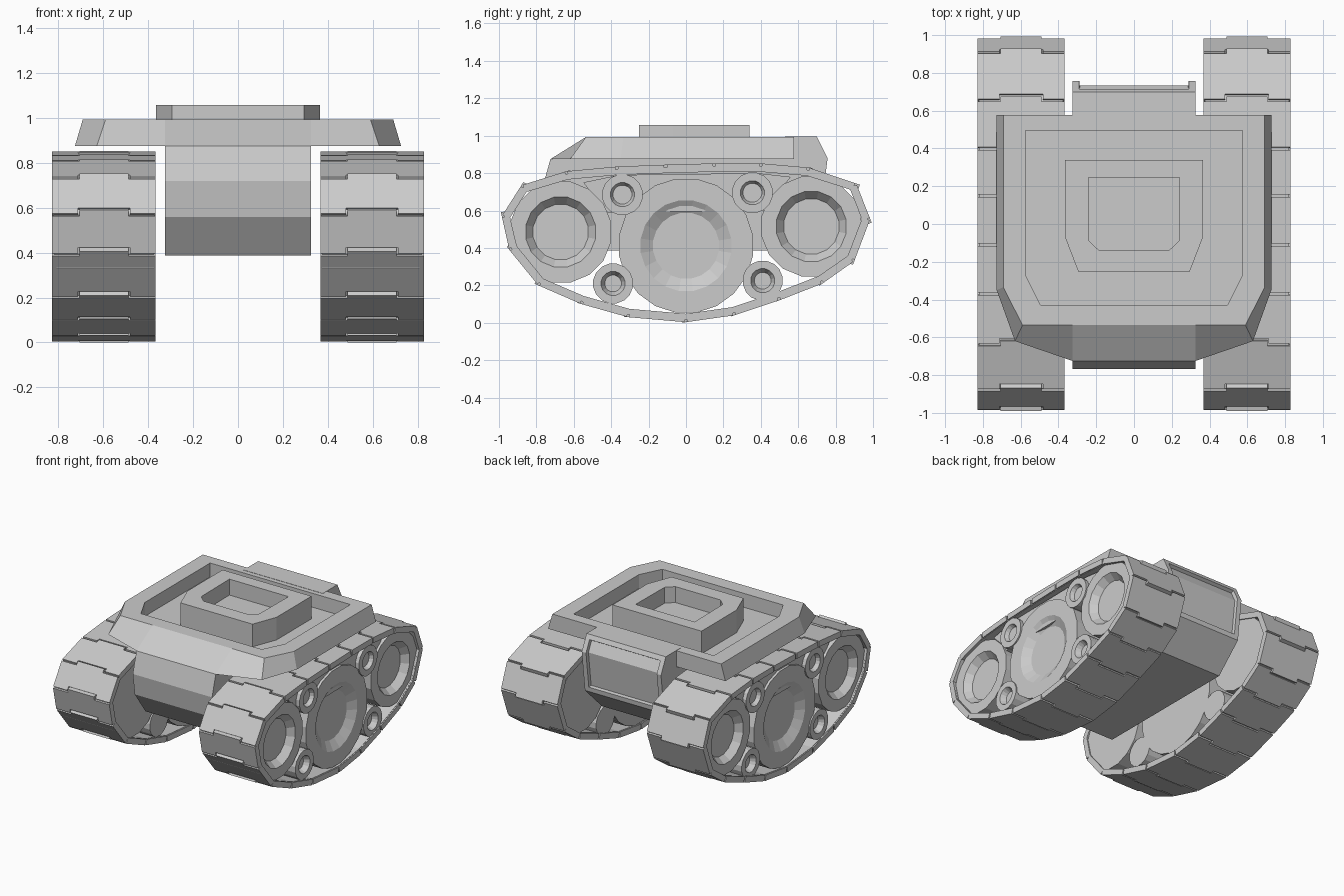
import bpy
import bmesh
from math import sin, cos, pi
from mathutils import Vector

cube = bpy.data.objects.get("Cube")
if cube:
    bpy.data.objects.remove(cube, do_unlink=True)

grey = bpy.data.materials.new("plain_grey")
grey.use_nodes = True
grey.diffuse_color = (0.6, 0.6, 0.6, 1)
grey.node_tree.nodes["Principled BSDF"].inputs["Base Color"].default_value = (0.6, 0.6, 0.6, 1)


def finish(name, bm):
    bmesh.ops.recalc_face_normals(bm, faces=bm.faces[:])
    mesh = bpy.data.meshes.new(name)
    bm.to_mesh(mesh)
    bm.free()
    mesh.materials.append(grey)
    obj = bpy.data.objects.new(name, mesh)
    bpy.context.collection.objects.link(obj)
    return obj


def loft(bm, rings, closed=False):
    """Bridge rings of points; cap the ends unless the rings form a loop."""
    loops = [[bm.verts.new(p) for p in ring] for ring in rings]
    pairs = list(zip(loops, loops[1:]))
    if closed:
        pairs.append((loops[-1], loops[0]))
    else:
        bm.faces.new(loops[0])
        bm.faces.new(loops[-1])
    for a, b in pairs:
        for i in range(len(a)):
            j = (i + 1) % len(a)
            bm.faces.new((a[i], a[j], b[j], b[i]))


def plan(half, z):
    """Mirror a half outline in plan across x = 0."""
    return [(x, y, z) for x, y in half] + [(-x, y, z) for x, y in reversed(half)]


def circle(x, y, z, r, sides):
    return [(x, y + r * cos(2 * pi * (i + .5) / sides),
             z + r * sin(2 * pi * (i + .5) / sides)) for i in range(sides)]


# Central hull with bent rear panel
profile = [(-.725, .875), (.53, .875), (.53, .995), (.70, .995), (.757, .88),
           (.72, .58), (.52, .387), (-.62, .387), (-.745, .56), (-.768, .72)]
bm = bmesh.new()
loft(bm, [[(x, y, z) for y, z in profile] for x in (-.325, .325)])
bmesh.ops.recalc_face_normals(bm, faces=bm.faces[:])
panel = [f for f in bm.faces if f.normal.y > .5 and f.calc_center_median().z > .6
         and f.calc_center_median().y > .6]
bmesh.ops.inset_region(bm, faces=panel, thickness=.035, use_even_offset=True)
bmesh.ops.inset_region(bm, faces=panel, thickness=.003, depth=-.025)
finish("hull", bm)

# Sloped upper deck with a sunken floor
deck_base = [(.727, .577), (.727, -.35), (.63, -.62), (.325, -.725)]
deck_top = [(.692, .577), (.692, -.335), (.59, -.535), (.325, -.535)]
deck_well = [(.575, .495), (.575, -.27), (.495, -.43), (.3, -.43)]
bm = bmesh.new()
loft(bm, [plan(deck_base, .875), plan(deck_top, .993),
          plan(deck_well, .993), plan(deck_well, .89)])
finish("upper_deck", bm)

# Raised mounting ring
ring_out = [(.365, .34), (.365, -.07), (.295, -.252)]
ring_in = [(.242, .245), (.238, -.09), (.185, -.14)]
bm = bmesh.new()
loft(bm, [plan(ring_out, .885), plan(ring_out, 1.058),
          plan(ring_in, 1.058), plan(ring_in, .94)])
finish("mounting_ring", bm)

# Track joints, front top to rear and back underneath
joints = [Vector(p) for p in (
    (-.88, .735), (-.64, .81), (-.37, .835), (-.11, .845), (.15, .852),
    (.40, .852), (.655, .83), (.91, .745), (.985, .555), (.9, .33),
    (.73, .21), (.5, .12), (.26, .04), (0, .003), (-.31, .03),
    (-.56, .1), (-.79, .2), (-.945, .39), (-.985, .57))]
N = len(joints)
X_IN, X_OUT = .367, .828


def outward(i):
    d = (joints[(i + 1) % N] - joints[i]).normalized()
    return Vector((-d.y, d.x))


def track_belt(side):
    rings = []
    for i, p in enumerate(joints):
        n = (outward(i) + outward(i - 1)).normalized()
        hi, lo = p - n * .014, p - n * .045
        a, b = side * (X_IN + .008), side * (X_OUT - .008)
        rings.append([(a, *hi), (b, *hi), (b, *lo), (a, *lo)])
    bm = bmesh.new()
    loft(bm, rings, closed=True)
    return bm


def track_links(side):
    bm = bmesh.new()
    gap, tab = .007, .028
    xs = (X_IN, X_IN + .115, X_OUT - .115, X_OUT)
    for i in range(N):
        a, b = joints[i], joints[(i + 1) % N]
        length = (b - a).length
        d, n = (b - a) / length, outward(i)
        tail, head = gap, length - gap
        # Stepped outline: the middle tongue reaches into the next link
        outline = [(xs[0], tail), (xs[1], tail), (xs[1], tail + tab),
                   (xs[2], tail + tab), (xs[2], tail), (xs[3], tail),
                   (xs[3], head), (xs[2] - gap, head), (xs[2] - gap, head + tab),
                   (xs[1] + gap, head + tab), (xs[1] + gap, head), (xs[0], head)]
        loft(bm, [[(side * x, *(a + d * u - n * t)) for x, u in outline]
                  for t in (0, .042)])
    return bm


# Wheels: y, z, radius, recess radius, dish radius, dish depth, sides
wheels = {
    "front_wheel": (-.67, .485, .275, .19, .15, .05, 16),
    "rear_wheel": (.67, .515, .272, .19, .15, .05, 16),
    "centre_wheel": (0, .412, .362, .245, .178, .04, 20),
    "upper_front_roller": (-.34, .685, .11, .065, .045, .04, 16),
    "upper_rear_roller": (.355, .695, .11, .065, .045, .04, 16),
    "lower_front_roller": (-.39, .21, .108, .065, .045, .04, 16),
    "lower_rear_roller": (.41, .225, .108, .065, .045, .04, 16)}

for side, label in ((1, "left"), (-1, "right")):
    finish(label + "_track_belt", track_belt(side))
    finish(label + "_track_links", track_links(side))
    for name, (y, z, r, recess, dish, depth, sides) in wheels.items():
        face = .818 if "roller" in name else .808
        steps = [(X_IN + .008, r), (face, r), (face, recess), (face - depth, dish)]
        bm = bmesh.new()
        loft(bm, [circle(side * x, y, z, rr, sides) for x, rr in steps])
        finish(label + "_" + name, bm)
    # Brace filling the space between the wheels under the top run
    brace = [(-.55, .75), (-.36, .79), (.38, .80), (.56, .78), (.42, .6), (-.42, .59)]
    bm = bmesh.new()
    loft(bm, [[(side * x, y, z) for y, z in brace] for x in (.4, .79)])
    finish(label + "_wheel_brace", bm)
